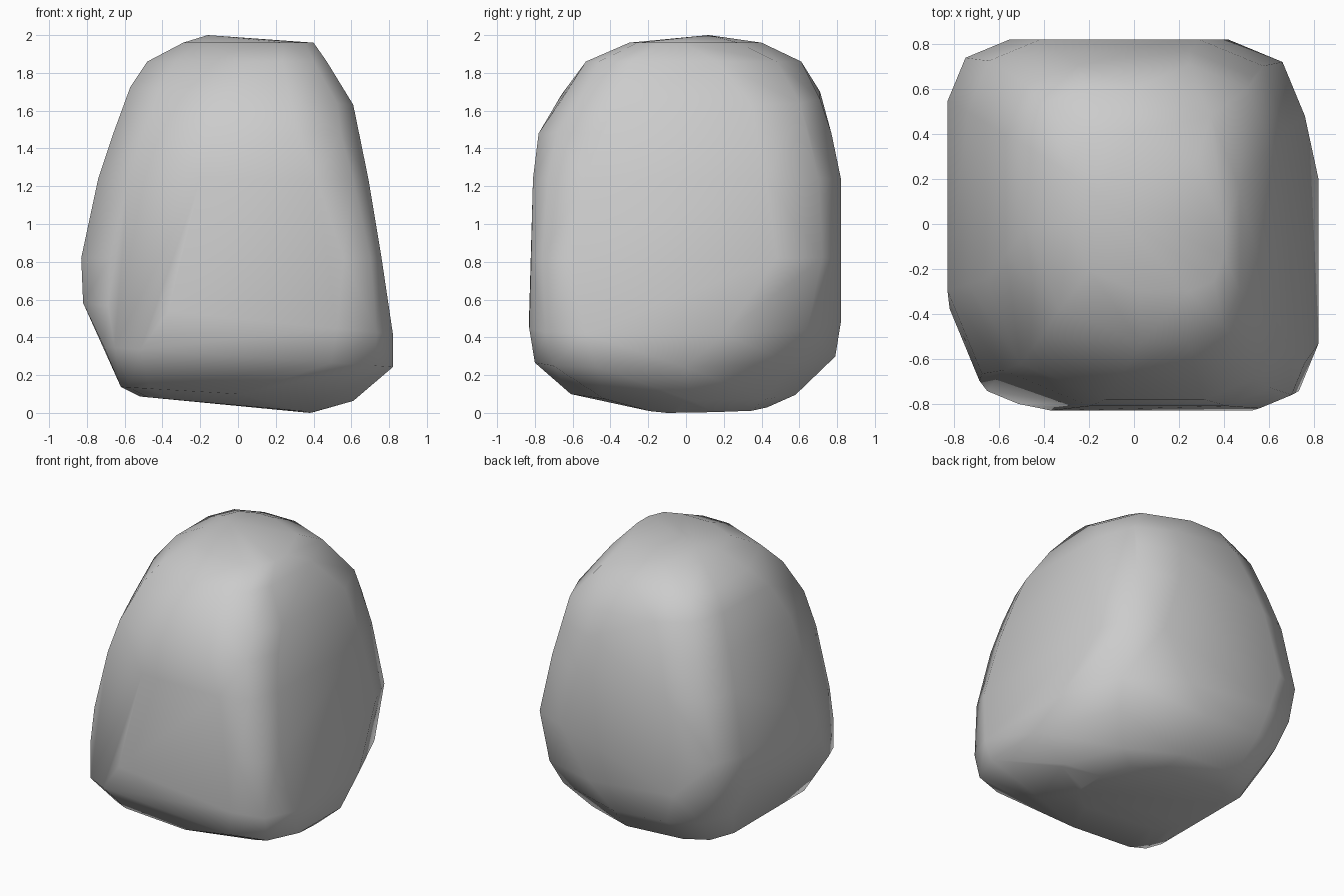
import bpy
import bmesh
from math import sin, cos, radians

# Remove the default object
cube = bpy.data.objects.get("Cube")
if cube:
    bpy.data.objects.remove(cube, do_unlink=True)

# Stone colour
stone = bpy.data.materials.new("pale grey stone")
stone.use_nodes = True
grey = (0.6, 0.6, 0.6, 1.0)
stone.diffuse_color = grey
stone.node_tree.nodes["Principled BSDF"].inputs["Base Color"].default_value = grey

# Upright corners as (x side, y side), in the order of the rounding values below
CORNERS = [(-1, -1), (1, -1), (1, 1), (-1, 1)]

# Cross-sections: height, tilt along x, limits (x0, x1, y0, y1), corner rounding
SECTIONS = [
    (0.04, -0.09, (-0.52, 0.40, -0.25, 0.43), (0.4, 0.5, 0.7, 0.4)),
    (0.10, -0.06, (-0.62, 0.61, -0.61, 0.58), (0.25, 1.0, 0.9, 0.4)),
    (0.30, -0.07, (-0.71, 0.82, -0.80, 0.79), (0.25, 0.42, 1.02, 0.4)),
    (0.50, -0.10, (-0.82, 0.82, -0.83, 0.82), (0.55, 0.36, 0.75, 0.43)),
    (0.82, 0.00, (-0.83, 0.76, -0.82, 0.82), (0.65, 0.25, 0.42, 0.34)),
    (1.24, 0.00, (-0.74, 0.69, -0.81, 0.82), (0.71, 0.36, 0.52, 0.42)),
    (1.48, 0.00, (-0.66, 0.64, -0.78, 0.77), (0.75, 0.46, 0.55, 0.45)),
    (1.68, -0.08, (-0.57, 0.61, -0.66, 0.71), (0.82, 0.45, 0.57, 0.5)),
    (1.86, 0.00, (-0.48, 0.47, -0.53, 0.61), (0.98, 0.45, 0.85, 0.5)),
    (1.96, 0.00, (-0.29, 0.40, -0.30, 0.40), (0.9, 0.45, 1.2, 0.5)),
]


def section_points(height, tilt, limits, roundings):
    """Points round one section, a three-point arc on each corner."""
    x0, x1, y0, y1 = limits
    for (sx, sy), rounding in zip(CORNERS, roundings):
        radius = rounding * (x1 - x0 + y1 - y0) / 4
        corner_x = x1 if sx > 0 else x0
        corner_y = y1 if sy > 0 else y0
        for angle in (0, 45, 90):
            a = radians(angle)
            x = corner_x - sx * radius * (1 - cos(a))
            y = corner_y - sy * radius * (1 - sin(a))
            yield x, y, height + tilt * x


# Boulder: convex skin over all the sections and its two extreme tips
bm = bmesh.new()
for section in SECTIONS:
    for point in section_points(*section):
        bm.verts.new(point)
bm.verts.new((-0.16, 0.12, 2.0))
bm.verts.new((0.38, -0.10, 0.0))
bmesh.ops.convex_hull(bm, input=bm.verts[:])
loose = [v for v in bm.verts if not v.link_faces]
bmesh.ops.delete(bm, geom=loose, context='VERTS')
bmesh.ops.recalc_face_normals(bm, faces=bm.faces[:])
for face in bm.faces:
    face.smooth = True

mesh = bpy.data.meshes.new("boulder")
bm.to_mesh(mesh)
bm.free()
mesh.materials.append(stone)
boulder = bpy.data.objects.new("boulder", mesh)
bpy.context.collection.objects.link(boulder)
